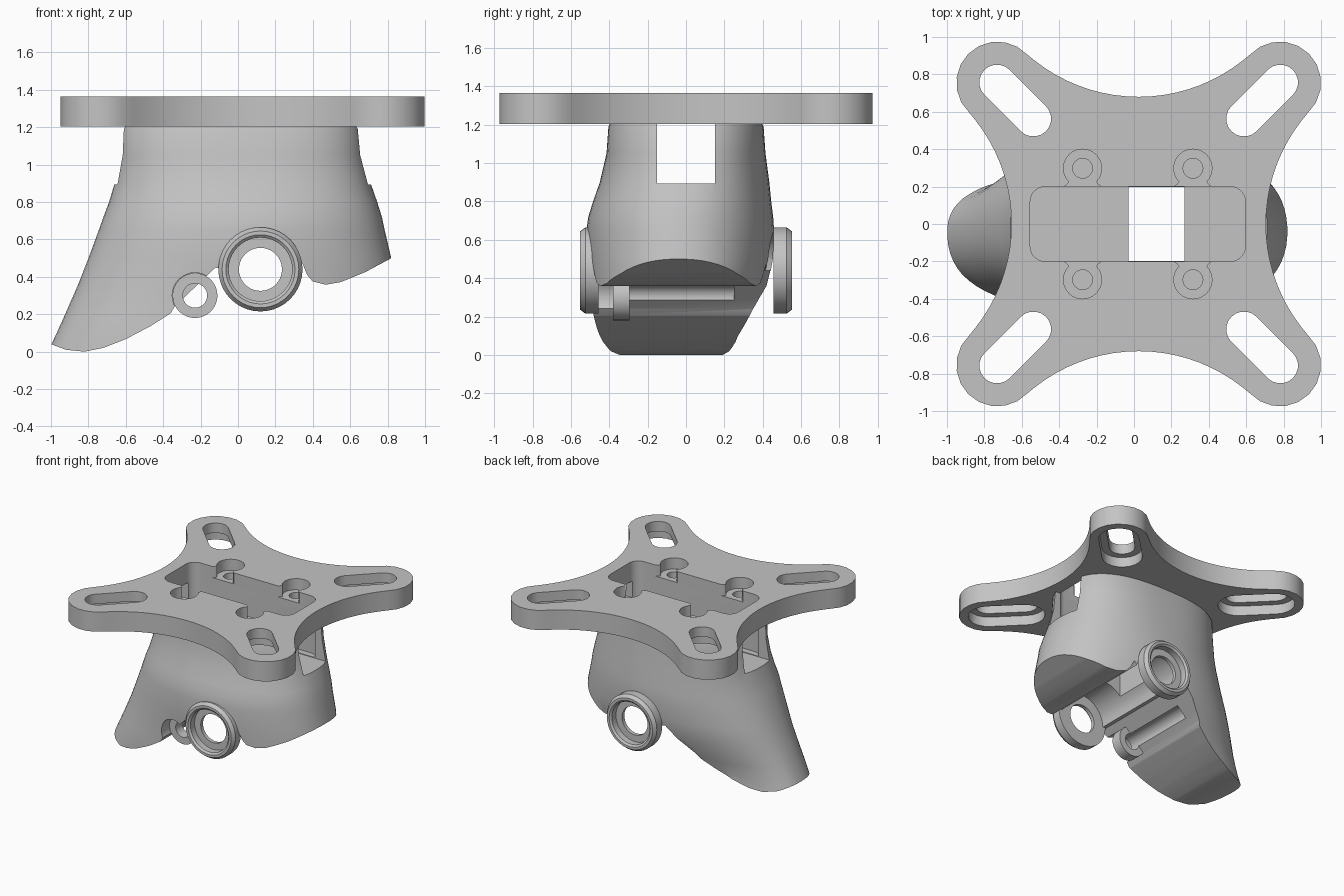
import bpy, bmesh
from math import sin, cos, pi, atan2, radians

if "Cube" in bpy.data.objects:
    bpy.data.objects.remove(bpy.data.objects["Cube"])

grey = bpy.data.materials.new("mid_grey")
grey.diffuse_color = (0.55, 0.55, 0.55, 1)
grey.use_nodes = True
grey.node_tree.nodes["Principled BSDF"].inputs["Base Color"].default_value = grey.diffuse_color
CX = 0.025  # plate centre in x


def make(name, bm):
    bmesh.ops.recalc_face_normals(bm, faces=bm.faces)
    me = bpy.data.meshes.new(name)
    bm.to_mesh(me)
    bm.free()
    ob = bpy.data.objects.new(name, me)
    bpy.context.collection.objects.link(ob)
    me.materials.append(grey)
    return ob


def loft(name, rings, closed=False):
    """Skin a list of equal point rings; closed joins last to first."""
    bm = bmesh.new()
    rows = [[bm.verts.new(p) for p in r] for r in rings]
    n = len(rows[0])
    pairs = list(zip(rows, rows[1:])) + ([(rows[-1], rows[0])] if closed else [])
    for a, b in pairs:
        for i in range(n):
            j = (i + 1) % n
            bm.faces.new((a[i], a[j], b[j], b[i]))
    if not closed:
        bm.faces.new(rows[0])
        bm.faces.new(rows[-1])
    return make(name, bm)


def prism(name, pts, lo, hi, axis='Z'):
    def place(p, w):
        return (p[0], p[1], w) if axis == 'Z' else (p[0], w, p[1])
    return loft(name, [[place(p, w) for p in pts] for w in (lo, hi)])


def arc(cx, cy, r, a0, a1, n):
    return [(cx + r * cos(a0 + (a1 - a0) * i / n), cy + r * sin(a0 + (a1 - a0) * i / n))
            for i in range(n + 1)]


def circle(cx, cy, r, n=32):
    return arc(cx, cy, r, 0, 2 * pi, n)[:-1]


def stadium(a, b, r):
    t = atan2(b[1] - a[1], b[0] - a[0])
    return arc(*b, r, t - pi / 2, t + pi / 2, 10) + arc(*a, r, t + pi / 2, t + 1.5 * pi, 10)


def rounded_rect(x0, x1, y0, y1, r):
    pts = []
    for k, (x, y) in enumerate([(x1 - r, y1 - r), (x0 + r, y1 - r), (x0 + r, y0 + r), (x1 - r, y0 + r)]):
        pts += arc(x, y, r, k * pi / 2, (k + 1) * pi / 2, 6)
    return pts


def rect(x0, x1, y0, y1):
    return [(x0, y0), (x1, y0), (x1, y1), (x0, y1)]


def cut(ob, cutter):
    mod = ob.modifiers.new("cut", 'BOOLEAN')
    mod.operation = 'DIFFERENCE'
    mod.solver = 'EXACT'
    mod.object = cutter
    bpy.context.view_layer.objects.active = ob
    bpy.ops.object.modifier_apply(modifier=mod.name)
    bpy.data.objects.remove(cutter, do_unlink=True)


# --- four-armed mounting plate: round arm ends joined by concave arcs
E, R_END, WAIST = 0.755, 0.22, 0.68
C_ARC, R_ARC = 1.574, 0.894
half = atan2(E, C_ARC - E)
outline = []
for k in range(4):
    t = k * pi / 2
    ex, ey = CX + E * cos(t) - E * sin(t), E * sin(t) + E * cos(t)
    outline += arc(ex, ey, R_END, t - pi / 2 + half, t + pi - half, 10)
    mx, my = CX - C_ARC * sin(t), C_ARC * cos(t)
    outline += arc(mx, my, R_ARC, t - pi / 2 + half, t - pi / 2 - half, 20)[1:-1]
plate = prism("mounting_plate", outline, 1.205, 1.365)

# arm slots with a wider recess underneath
for sx in (-1, 1):
    for sy in (-1, 1):
        a, b = (CX + sx * 0.563, sy * 0.563), (CX + sx * 0.757, sy * 0.757)
        cut(plate, prism("slot_cutter", stadium(a, b, 0.095), 1.1, 1.5))
        cut(plate, prism("recess_cutter", stadium(a, b, 0.15), 1.1, 1.285))

# central window and screw seats opening into it
cut(plate, prism("window_cutter", rounded_rect(-0.555, 0.595, -0.2, 0.2, 0.08), 1.1, 1.5))
for x in (-0.275, 0.315):
    for s in (-1, 1):
        seat = arc(x, s * 0.298, 0.102, s * radians(-45), s * radians(225), 24)
        seat += [(x - 0.085, s * 0.21), (x - 0.115, s * 0.19), (x + 0.115, s * 0.19), (x + 0.085, s * 0.21)]
        cut(plate, prism("seat_cutter", seat, 1.275, 1.5))
        cut(plate, prism("screw_cutter", circle(x, s * 0.298, 0.053, 24), 1.1, 1.5))

# --- body: stacked super-ellipse sections
# (z, x range, centre y, y range, roundness)
sections = [
    (-0.10, -1.06, 0.90, -0.04, -0.48, 0.28, 2.3),
    (0.00, -1.017, 0.89, -0.04, -0.49, 0.30, 2.3),
    (0.10, -0.97, 0.88, -0.04, -0.50, 0.31, 2.3),
    (0.20, -0.925, 0.87, -0.04, -0.505, 0.35, 2.25),
    (0.36, -0.855, 0.845, -0.04, -0.51, 0.43, 2.2),
    (0.50, -0.80, 0.82, -0.04, -0.52, 0.455, 2.2),
    (0.65, -0.745, 0.785, -0.04, -0.52, 0.46, 2.2),
    (0.72, -0.72, 0.77, -0.04, -0.51, 0.455, 2.25),
    (0.80, -0.69, 0.745, -0.03, -0.485, 0.445, 2.3),
    (0.90, -0.66, 0.71, -0.02, -0.45, 0.435, 2.4),
    (1.05, -0.638, 0.675, 0, -0.415, 0.415, 2.5),
    (1.19, -0.63, 0.66, 0, -0.405, 0.405, 2.6),
    (1.205, -0.622, 0.652, 0, -0.398, 0.398, 2.6),
]


def power(v, n):
    return (1 if v >= 0 else -1) * abs(v) ** (2 / n)


rings = []
for z, x0, x1, yc, y0, y1, n in sections:
    ring = []
    for i in range(72):
        a = 2 * pi * (i + 0.5) / 72
        ry = y1 - yc if sin(a) > 0 else yc - y0
        ring.append(((x0 + x1) / 2 + (x1 - x0) / 2 * power(cos(a), n), yc + ry * power(sin(a), n), z))
    rings.append(ring)
body = loft("body", rings)

# wavy underside with the axle arch
AX, AZ = 0.12, 0.44
under = [(-1.3, 0.19), (-1.0, 0.04), (-0.92, 0.01), (-0.82, 0.0), (-0.72, 0.02), (-0.6, 0.067),
         (-0.47, 0.135), (-0.36, 0.205), (-0.34, 0.24), (-0.12, 0.45)]
under += arc(AX, AZ, 0.2, pi, 0, 20)
under += [(0.345, 0.47), (0.37, 0.41), (0.4, 0.375), (0.47, 0.358), (0.55, 0.372), (0.68, 0.425),
          (0.82, 0.5), (1.3, 0.76), (1.3, -0.6), (-1.3, -0.6)]
cut(body, prism("underside_cutter", under, -1, 1, 'Y'))

# top pocket, end notches and vertical shaft
cut(body, prism("pocket_cutter", rounded_rect(-0.555, 0.595, -0.2, 0.2, 0.08), 0.9, 1.5))
cut(body, prism("notch_cutter", rect(-1.2, 1.2, -0.15, 0.15), 0.895, 1.5))
cut(body, prism("shaft_cutter", rect(-0.03, 0.27, -0.199, 0.199), 0.3, 1.5))

# clearance in front of the small eyelet, and its pin bore
PX, PZ = -0.23, 0.30
cut(body, prism("eyelet_cutter", circle(PX, PZ, 0.122), -0.8, -0.302, 'Y'))
cut(body, prism("bore_cutter", circle(PX, PZ, 0.065), -0.5, 0.25, 'Y'))


# --- turned rings on the cross axis
def lathe(name, profile, x, z, y0, sign, n=40):
    return loft(name, [[(x + r * cos(2 * pi * i / n), y0 + sign * d, z + r * sin(2 * pi * i / n))
                        for i in range(n)] for r, d in profile], closed=True)


axle = [(0.115, 0), (0.225, 0), (0.225, 0.068), (0.205, 0.095), (0.185, 0.095),
        (0.17, 0.082), (0.17, 0.03), (0.115, 0.03)]
ring_objects = [lathe("axle_ring_" + n, axle, AX, AZ, s * 0.457, s) for n, s in (("front", -1), ("back", 1))]
eyelet = lathe("small_eyelet", [(0.065, 0), (0.12, 0), (0.12, 0.085), (0.065, 0.085)], PX, PZ, -0.295, -1)

# smooth the curved faces, keep the edges crisp
bpy.ops.object.select_all(action='DESELECT')
for ob in [plate, body, eyelet] + ring_objects:
    ob.select_set(True)
bpy.context.view_layer.objects.active = body
bpy.ops.object.shade_smooth_by_angle(angle=radians(30))
